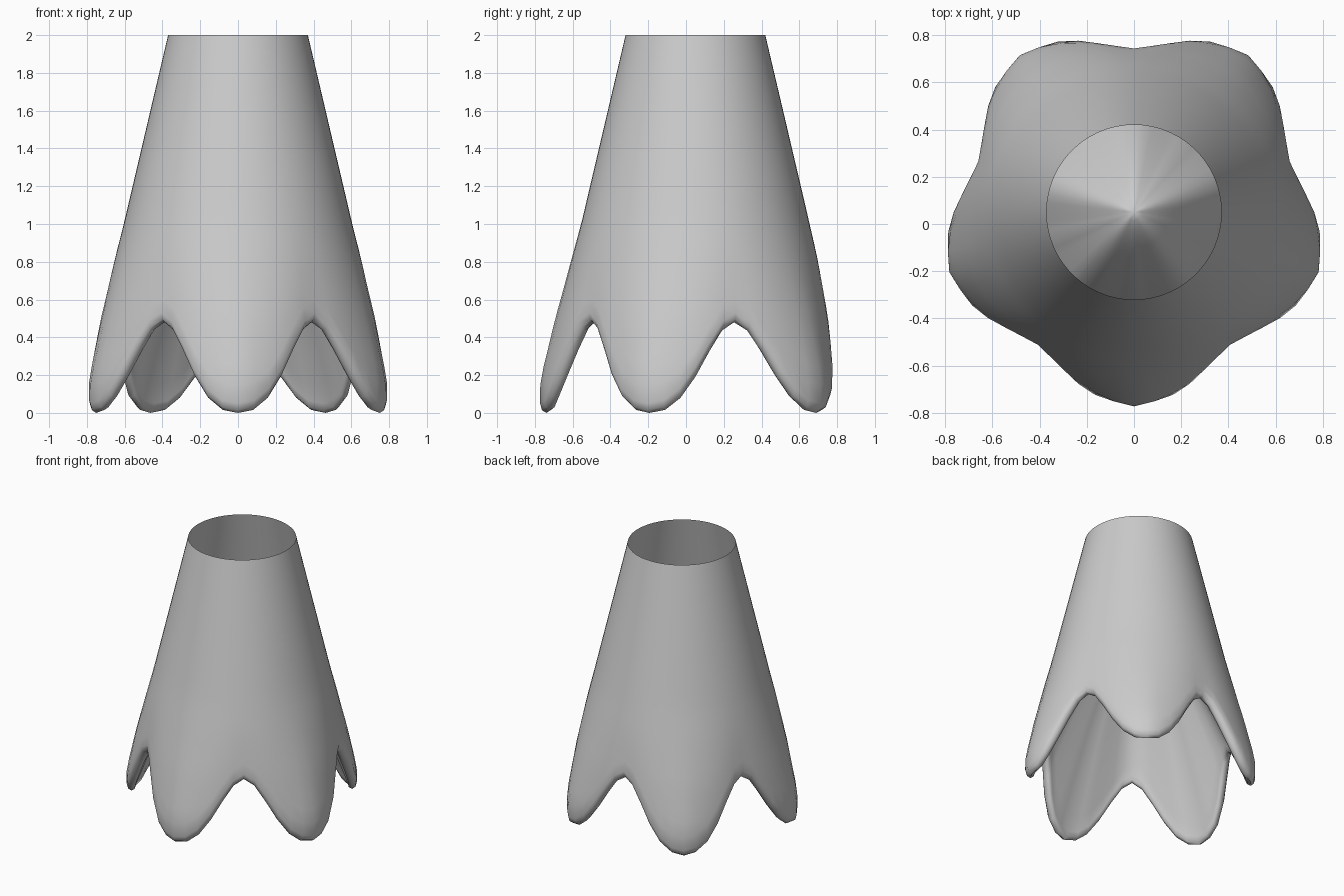
import bpy
import bmesh
from math import sin, cos, pi, radians

cube = bpy.data.objects.get("Cube")
if cube:
    bpy.data.objects.remove(cube, do_unlink=True)

PETALS = 5
COLS = PETALS * 12
ROWS = 20
CENTRE_Y = 0.05
THICK = 0.065
APEX = 1.4

# Outer wall as (height, radius) through the middle of a petal
OUTER = [(0, .82), (.12, .825), (.2, .815), (.3, .79), (.5, .742), (.65, .7),
         (.8, .66), (1, .605), (2, .37)]


def outer_radius(z):
    for (z0, r0), (z1, r1) in zip(OUTER, OUTER[1:]):
        if z <= z1:
            return r0 + (r1 - r0) * (z - z0) / (z1 - z0)
    return OUTER[-1][1]


def petal_offset(angle):
    """0 at the middle of a petal, 1 at the notch between two petals."""
    step = 2 * pi / PETALS
    a = (angle + pi / 2 + step / 2) % step - step / 2
    return abs(a) / (step / 2)


def pinch(t, z):
    """Draws the wall inward between petals, fading out up the tube."""
    return 0.15 * max(0, 1 - z / 1.1) ** 2 * t ** 1.15


def column(angle):
    """Points from the open top, down the wall, round the rim, up the lining."""
    t = petal_offset(angle)
    rim = 0.48 * sin(t ** 1.2 * pi / 2) ** 2
    edge = rim + 0.05
    pts = []
    for i in range(ROWS + 1):
        z = 2 + (edge - 2) * i / ROWS
        pts.append((outer_radius(z) - pinch(t, z), z))
    r_edge = pts[-1][0]
    for k in (1, 2, 3):
        a = pi * k / 4
        pts.append((r_edge - THICK / 2 * (1 - cos(a)), edge - 0.05 * sin(a)))
    # Lining tapers from the rim into a rounded cone
    for i in range(ROWS):
        s = 1 - i / ROWS
        pts.append(((r_edge - THICK) * s, APEX - (APEX - edge) * s ** 1.5))
    return pts


# Flared tube with five petals and a closed inner lining
bm = bmesh.new()
grid = []
for c in range(COLS):
    angle = 2 * pi * c / COLS - pi / 2
    grid.append([bm.verts.new((r * cos(angle), CENTRE_Y + r * sin(angle), z))
                 for r, z in column(angle)])
tip = bm.verts.new((0, CENTRE_Y, APEX))
for c in range(COLS):
    a, b = grid[c], grid[(c + 1) % COLS]
    for i in range(len(a) - 1):
        bm.faces.new((a[i], a[i + 1], b[i + 1], b[i]))
    bm.faces.new((a[-1], tip, b[-1]))

mesh = bpy.data.meshes.new("petal_skirt")
bm.to_mesh(mesh)
bm.free()
skirt = bpy.data.objects.new("petal_skirt", mesh)
bpy.context.collection.objects.link(skirt)
bpy.context.view_layer.objects.active = skirt
skirt.select_set(True)
bpy.ops.object.shade_smooth_by_angle(angle=radians(60))
